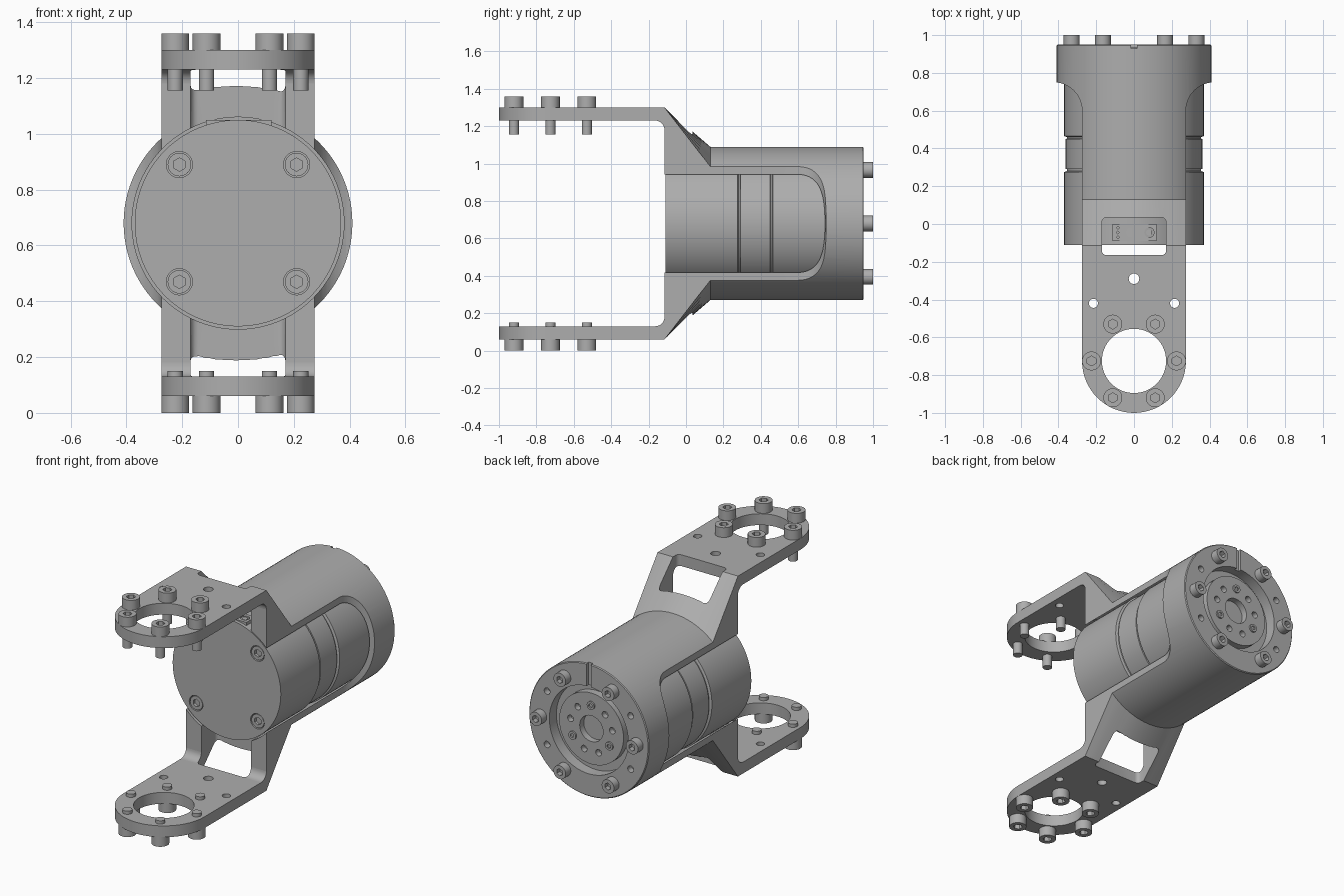
import bpy, bmesh
from math import sin, cos, pi, sqrt, radians
from mathutils import Matrix, Vector

if "Cube" in bpy.data.objects:
    bpy.data.objects.remove(bpy.data.objects["Cube"])

CZ = 0.68       # height of the motor axis
HALF = 0.275    # half width of the arms
grey = bpy.data.materials.new("grey metal")
grey.use_nodes = True
grey.diffuse_color = (0.42, 0.42, 0.42, 1)
grey.node_tree.nodes["Principled BSDF"].inputs["Base Color"].default_value = (0.42, 0.42, 0.42, 1)


def drum(bm, axis, r, a, b, u, v, seg=32):
    """Cylinder from a to b along y (u, v = x, z) or z (u, v = x, y)."""
    mid = (a + b) / 2
    if axis == "y":
        mat = Matrix.Translation((u, mid, v)) @ Matrix.Rotation(pi / 2, 4, "X")
    else:
        mat = Matrix.Translation((u, v, mid))
    bmesh.ops.create_cone(bm, cap_ends=True, segments=seg, radius1=r, radius2=r,
                          depth=abs(b - a), matrix=mat)


def prism(bm, pts, a, b, axis):
    """Extrude a profile along x (points y, z) or z (points x, y)."""
    put = (lambda p, t: (t, *p)) if axis == "x" else (lambda p, t: (*p, t))
    loft(bm, [put(p, a) for p in pts], [put(p, b) for p in pts])


def loft(bm, ring1, ring2):
    v1, v2 = [[bm.verts.new(p) for p in ring] for ring in (ring1, ring2)]
    bm.faces.new(v1)
    bm.faces.new(v2[::-1])
    for i in range(len(v1)):
        j = (i + 1) % len(v1)
        bm.faces.new((v1[j], v1[i], v2[i], v2[j]))


def lathe(bm, profile, seg=96):
    """Turn (radius, y) points about the motor axis."""
    rings = [[bm.verts.new((r * cos(2 * pi * k / seg), y, CZ + r * sin(2 * pi * k / seg)))
              for k in range(seg)] for r, y in profile]
    for i in range(len(rings)):
        p, q = rings[i], rings[(i + 1) % len(rings)]
        for k in range(seg):
            n = (k + 1) % seg
            bm.faces.new((p[k], p[n], q[n], q[k]))


def finish(name, bm):
    bmesh.ops.recalc_face_normals(bm, faces=bm.faces)
    me = bpy.data.meshes.new(name)
    bm.to_mesh(me)
    bm.free()
    me.materials.append(grey)
    ob = bpy.data.objects.new(name, me)
    bpy.context.collection.objects.link(ob)
    return ob


def make(name, build, cut=None):
    """Build a part and optionally carve it with a cutter."""
    bm = bmesh.new()
    build(bm)
    ob = finish(name, bm)
    if cut:
        cb = bmesh.new()
        cut(cb)
        cutter = finish("cutter", cb)
        cutter.hide_render = True
        mod = ob.modifiers.new("carve", "BOOLEAN")
        mod.operation, mod.solver, mod.object = "DIFFERENCE", "EXACT", cutter
        mod.use_self = True
        with bpy.context.temp_override(object=ob, active_object=ob):
            bpy.ops.object.modifier_apply(modifier=mod.name)
        bpy.data.objects.remove(cutter)
    parts.append(ob)
    return ob


def drums(axis, r, a, b, spots, seg=32):
    def build(bm):
        for u, v in spots:
            drum(bm, axis, r, a, b, u, v, seg)
    return build


def both(*builders):
    return lambda bm: [f(bm) for f in builders]


def circle(r, n, u, v, start=0):
    return [(u + r * cos(start + 2 * pi * k / n), v + r * sin(start + 2 * pi * k / n))
            for k in range(n)]


def flip(ob, name):
    """Mirrored copy below the motor axis."""
    bm = bmesh.new()
    bm.from_mesh(ob.data)
    for v in bm.verts:
        v.co.z = 2 * CZ - v.co.z
    parts.append(finish(name, bm))


parts = []

# Motor body with its narrower middle band and screw counterbores
screws = [(sx * 0.21, CZ + sz * 0.21) for sx in (-1, 1) for sz in (-1, 1)]


def motor(bm):
    lathe(bm, [(0.37, -0.11), (0.37, 0.275), (0.355, 0.28), (0.355, 0.29), (0.362, 0.292),
               (0.362, 0.45), (0.355, 0.452), (0.355, 0.46), (0.37, 0.465), (0.37, 0.88),
               (0.05, 0.88), (0.05, -0.11)])


make("motor_body", motor, drums("y", 0.047, -0.2, -0.085, screws))
make("motor_core", drums("y", 0.052, -0.11, 0.87, [(0, CZ)]))
make("front_screws", drums("y", 0.042, -0.107, -0.08, screws),
     drums("y", 0.024, -0.2, -0.09, screws, 6))

# Outer shell with rounded side openings, rear holes and notch
rear_bolts = circle(0.33, 6, 0, CZ)
rear_holes = [(sx * 0.286, CZ + sz * 0.165) for sx in (-1, 1) for sz in (-1, 1)]


def shell(bm):
    lathe(bm, [(0.41, 0.13), (0.41, 0.945), (0.405, 0.95), (0.27, 0.95),
               (0.27, 0.881), (0.38, 0.881), (0.38, 0.13)])


def shell_cuts(bm):
    arc = [(HALF + 0.15 - 0.15 * cos(t * pi / 24), 0.6 + 0.15 * sin(t * pi / 24)) for t in range(13)]
    outline = [(HALF, 0)] + arc + [(0.6, 0.75), (0.6, 0)]
    for s in (-1, 1):
        prism(bm, [(s * x, y) for x, y in outline], 0.1, 1.3, "z")
    drums("y", 0.02, 0.91, 1.1, rear_holes)(bm)
    prism(bm, [(-0.015, 0.93), (0.015, 0.93), (0.015, 1), (-0.015, 1)], CZ + 0.2, 1.3, "z")


make("outer_shell", shell, shell_cuts)
make("rear_bolts", drums("y", 0.042, 0.945, 1.0, rear_bolts),
     drums("y", 0.022, 0.97, 1.1, rear_bolts, 6))

# Output rotor with hole circle and three small screws
rotor_screws = circle(0.145, 3, 0, CZ, pi / 2)
make("output_rotor", drums("y", 0.22, 0.875, 0.925, [(0, CZ)], 64),
     both(drums("y", 0.08, 0.885, 1, [(0, CZ)], 48),
          drums("y", 0.02, 0.89, 1, circle(0.145, 9, 0, CZ, pi / 2 + radians(40))[0:2]
                + circle(0.145, 9, 0, CZ, pi / 2 + radians(40))[3:5]
                + circle(0.145, 9, 0, CZ, pi / 2 + radians(40))[6:8])))
make("rotor_screws", drums("y", 0.025, 0.92, 0.935, rotor_screws),
     drums("y", 0.013, 0.927, 1, rotor_screws, 6))

# Arm: flat plate, sloped shoulder and inner fillet, opened by a rounded window
ring = circle(0.225, 6, 0, -0.725)


def window(bm):
    r = 0.025
    corners = [(0.17 - r, 0.035 - r, 0), (r - 0.17, 0.035 - r, 1),
               (r - 0.17, r - 0.165, 2), (0.17 - r, r - 0.165, 3)]
    pts = [(x + r * cos((q + k / 4) * pi / 2), y + r * sin((q + k / 4) * pi / 2))
           for x, y, q in corners for k in range(5)]
    prism(bm, pts, 0.8, 1.5, "z")


def plate(bm):
    nose = [(HALF * cos(pi + k * pi / 32), -0.725 + HALF * sin(pi + k * pi / 32)) for k in range(33)]
    prism(bm, nose + [(HALF, -0.115), (-HALF, -0.115)], 1.23, 1.30, "z")


def shoulder(bm):
    xs = [HALF * (1 - k / 8) for k in range(17)]
    base = [(-HALF, 0.85), (HALF, 0.85)]
    loft(bm, [(x, -0.115, z) for x, z in base + [(x, 1.30) for x in xs]],
         [(x, 0.13, z) for x, z in base + [(x, CZ + sqrt(0.41 ** 2 - x * x)) for x in xs]])


def fillet(bm):
    arc = [(-0.165 + 0.05 * cos(k * pi / 16), 1.18 + 0.05 * sin(k * pi / 16)) for k in range(9)]
    prism(bm, [(-0.115, 1.23)] + arc, -HALF, HALF, "x")


plate_cuts = both(window, drums("z", 0.17, 1.1, 1.4, [(0, -0.725)], 64),
                  drums("z", 0.028, 1.1, 1.4, [(0, -0.29)]),
                  drums("z", 0.024, 1.1, 1.4, [(-0.215, -0.42), (0.215, -0.42)]))
bore = drums("y", 0.38, -0.3, 0.3, [(0, CZ)], 96)
for name, build, cut in (("arm_plate", plate, plate_cuts),
                         ("arm_shoulder", shoulder, both(window, bore)),
                         ("arm_fillet", fillet, window),
                         ("arm_bolt_heads", drums("z", 0.05, 1.30, 1.36, ring),
                          drums("z", 0.026, 1.325, 1.4, ring, 6))):
    flip(make("upper_" + name, build, cut), "lower_" + name)
make("upper_bolt_shafts", drums("z", 0.027, 1.155, 1.31, ring))
make("lower_bolt_shafts", drums("z", 0.027, 0.05, 0.15, ring))

# Cable connector under the upper window
make("connector", lambda bm: prism(bm, [(-0.115, -0.09), (0.12, -0.09), (0.12, 0), (-0.115, 0)],
                                   1.0, 1.05, "z"),
     both(drums("z", 0.026, 1.035, 1.1, [(-0.015, -0.045), (0.08, -0.045)]),
          drums("z", 0.008, 1.035, 1.1, [(-0.085, y) for y in (-0.07, -0.045, -0.02)], 4)))
make("connector_pins", drums("z", 0.016, 1.03, 1.046, [(-0.015, -0.045), (0.08, -0.045)]))

# Smooth round surfaces, keep edges crisp
bpy.ops.object.select_all(action="DESELECT")
for ob in parts:
    ob.select_set(True)
bpy.context.view_layer.objects.active = parts[0]
bpy.ops.object.shade_smooth_by_angle(angle=radians(30))
